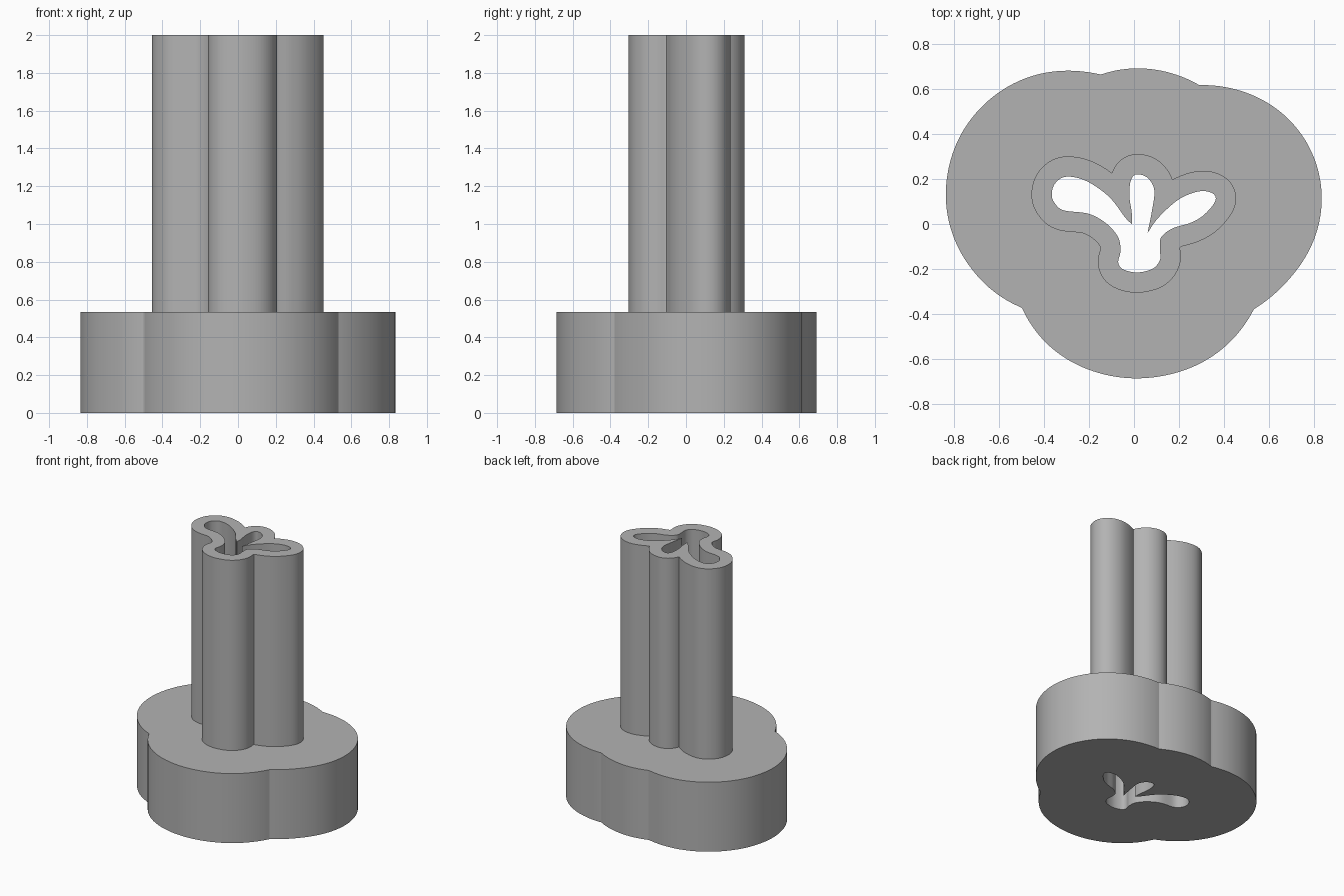
import bpy
import math
from mathutils import Vector

cube = bpy.data.objects.get("Cube")
if cube:
    bpy.data.objects.remove(cube, do_unlink=True)

BASE_TOP, TUBE_TOP = 0.535, 2.0
TUBE_WALL, BASE_WALL = 0.09, 0.47
CENTRE = Vector((0.01, 0.04))

grey = bpy.data.materials.new("plain grey")
grey.use_nodes = True
colour = (0.45, 0.45, 0.45, 1.0)
grey.diffuse_color = colour
grey.node_tree.nodes["Principled BSDF"].inputs["Base Color"].default_value = colour


def smooth_path(points, steps=8):
    """Catmull-Rom curve through the points, sharp at both ends; omits the last point."""
    pts = [Vector(p) / 100 for p in points]
    pts = [pts[0]] + pts + [pts[-1]]
    path = []
    for a, b, c, d in zip(pts, pts[1:], pts[2:], pts[3:]):
        for i in range(steps):
            t = i / steps
            path.append(b + (c - a) * t / 2
                        + (a * 2 - b * 5 + c * 4 - d) * t ** 2 / 2
                        + (b * 3 - a - c * 3 + d) * t ** 3 / 2)
    return path


def grow(outline, distance, count=540):
    """Outline moved outward by a distance, found along rays from the centre."""
    result = []
    for i in range(count):
        angle = math.tau * i / count
        ray = Vector((math.cos(angle), math.sin(angle)))
        reach = 0
        for p in outline:
            offset = p - CENTRE
            along = offset.dot(ray)
            inside = distance ** 2 - offset.length_squared + along ** 2
            if inside > 0:
                reach = max(reach, along + math.sqrt(inside))
        result.append(CENTRE + ray * reach)
    return result


def hollow_prism(name, outlines, bottom, top):
    """Solid between an outer outline and a hole, from bottom to top."""
    curve = bpy.data.curves.new(name, "CURVE")
    curve.dimensions = "2D"
    curve.fill_mode = "BOTH"
    curve.extrude = (top - bottom) / 2
    for outline in outlines:
        spline = curve.splines.new("POLY")
        spline.points.add(len(outline) - 1)
        for point, p in zip(spline.points, outline):
            point.co = (p.x, p.y, 0, 1)
        spline.use_cyclic_u = True
    curve.materials.append(grey)
    obj = bpy.data.objects.new(name, curve)
    bpy.context.collection.objects.link(obj)
    obj.location.z = (top + bottom) / 2
    bpy.ops.object.select_all(action="DESELECT")
    obj.select_set(True)
    bpy.context.view_layer.objects.active = obj
    bpy.ops.object.convert(target="MESH")
    bpy.ops.object.shade_smooth_by_angle(angle=math.radians(14))


# Hole: the narrow middle lobe, then the right lobe, stem and left lobe
middle_lobe = [(-1, 0), (-1, 5), (-2, 12), (-1.5, 19), (1, 22), (6, 20.5),
               (9, 15), (8, 6), (6, -4)]
outer_lobes = [(6, -4), (11, 3), (20, 11), (29, 14.5), (35, 13.5), (36, 10),
               (31, 4), (25, 0.5), (17, -2), (12, -6), (11.5, -11), (11.5, -16),
               (8, -20), (1, -21.5), (-5, -20), (-7, -17), (-6, -12), (-7, -6),
               (-12, 0), (-20, 4.5), (-31, 6), (-35, 9), (-36.5, 13), (-35, 18),
               (-30, 21), (-21, 19), (-11, 12), (-4, 3), (-1, 0)]
hole = smooth_path(middle_lobe) + smooth_path(outer_lobes)

# Wide base and tall tube, both following the hole's shape
hollow_prism("base", [grow(hole, BASE_WALL), hole], 0, BASE_TOP)
hollow_prism("tube", [grow(hole, TUBE_WALL), hole], BASE_TOP, TUBE_TOP)
